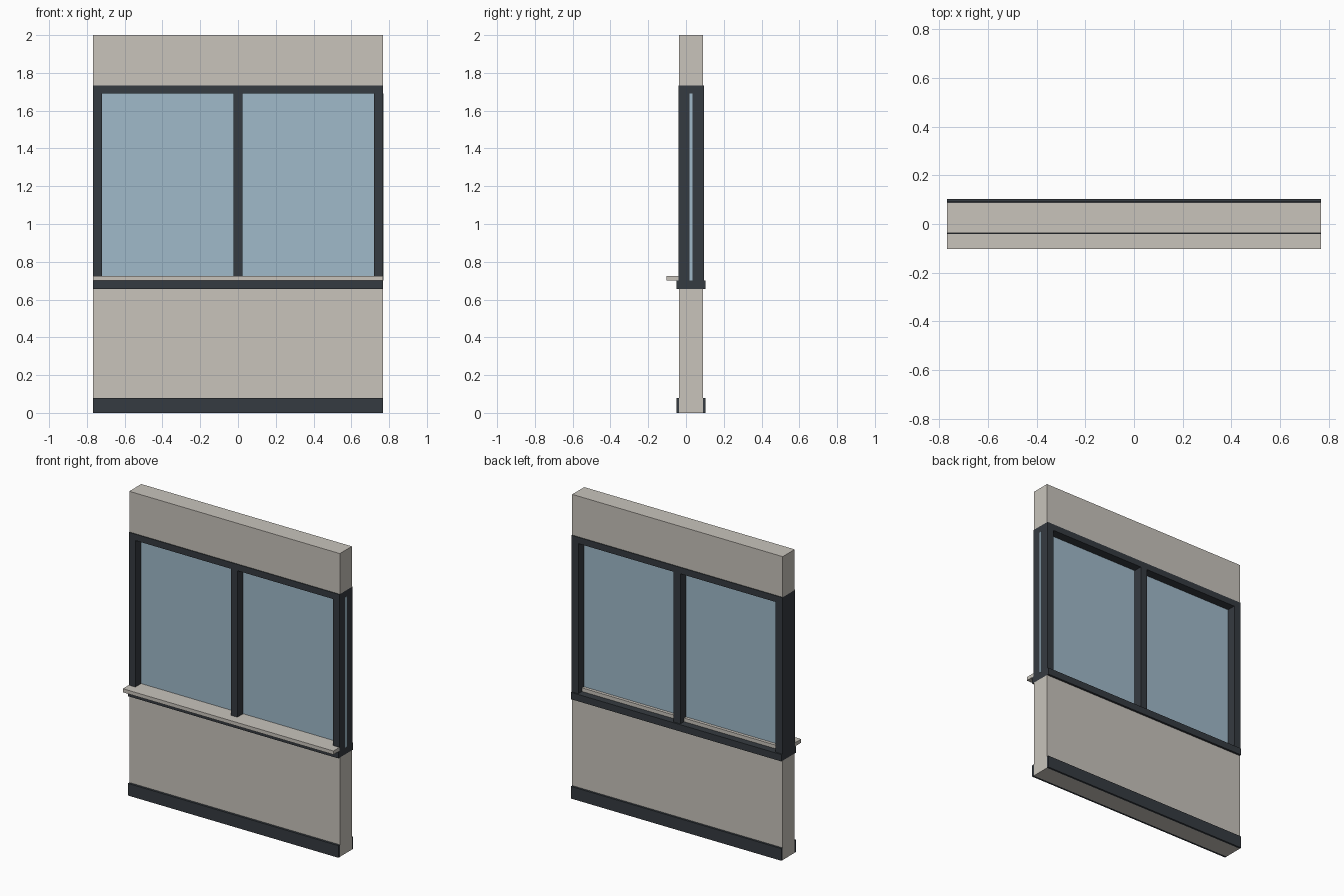
import bpy
import bmesh

cube = bpy.data.objects.get("Cube")
if cube:
    bpy.data.objects.remove(cube, do_unlink=True)


def make_material(name, rgb):
    mat = bpy.data.materials.new(name)
    mat.use_nodes = True
    mat.diffuse_color = (*rgb, 1)
    mat.node_tree.nodes["Principled BSDF"].inputs["Base Color"].default_value = (*rgb, 1)
    return mat


plaster = make_material("warm grey plaster", (0.58, 0.55, 0.50))
metal = make_material("dark slate metal", (0.036, 0.043, 0.052))
glazing = make_material("pale blue glass", (0.35, 0.49, 0.59))


def box(name, mat, x, y, z):
    """Box spanning the given (low, high) ranges."""
    bm = bmesh.new()
    bmesh.ops.create_cube(bm, size=1)
    for v in bm.verts:
        v.co = [span[0] if c < 0 else span[1] for c, span in zip(v.co, (x, y, z))]
    mesh = bpy.data.meshes.new(name)
    bm.to_mesh(mesh)
    bm.free()
    mesh.materials.append(mat)
    obj = bpy.data.objects.new(name, mesh)
    bpy.context.collection.objects.link(obj)
    return obj


HALF = 0.768
JAMB = 0.72
WIDE = (-HALF, HALF)
WALL_Y = (-0.036, 0.089)
FRAME_Y = (-0.041, 0.094)
SILL_Z, HEAD_Z, TOP_Z = 0.70, 1.69, 1.732
RAIL_Z = 0.655

# Solid wall below and above the window
box("lower_wall", plaster, WIDE, WALL_Y, (0, RAIL_Z))
box("upper_wall", plaster, WIDE, WALL_Y, (TOP_Z, 2))

# Window frame
box("frame_head", metal, WIDE, FRAME_Y, (HEAD_Z, TOP_Z))
box("frame_bottom_rail", metal, WIDE, FRAME_Y, (RAIL_Z, SILL_Z))
box("frame_right_jamb", metal, (-HALF, -JAMB), FRAME_Y, (SILL_Z, HEAD_Z))
box("frame_left_jamb", metal, (JAMB, HALF), FRAME_Y, (SILL_Z, HEAD_Z))
box("mullion", metal, (-0.024, 0.024), FRAME_Y, (SILL_Z, HEAD_Z))

# Glass sheet, its edge showing at the left end
box("glass", glazing, (-HALF + 0.001, HALF + 0.001), (0.019, 0.035), (SILL_Z, HEAD_Z))

# Sill: projecting board in front, narrow strip between the jambs behind
box("sill_nosing", plaster, WIDE, (-0.103, FRAME_Y[0]), (SILL_Z, 0.724))
box("sill_inner", plaster, (-JAMB, JAMB), (FRAME_Y[0], 0.055), (SILL_Z, 0.724))

# Skirting and trim strips on both faces
for label, z in (("skirting", (0, 0.08)), ("rail_trim", (RAIL_Z, SILL_Z))):
    box("front_" + label, metal, WIDE, (-0.051, WALL_Y[0]), z)
    box("back_" + label, metal, WIDE, (WALL_Y[1], 0.103), z)
